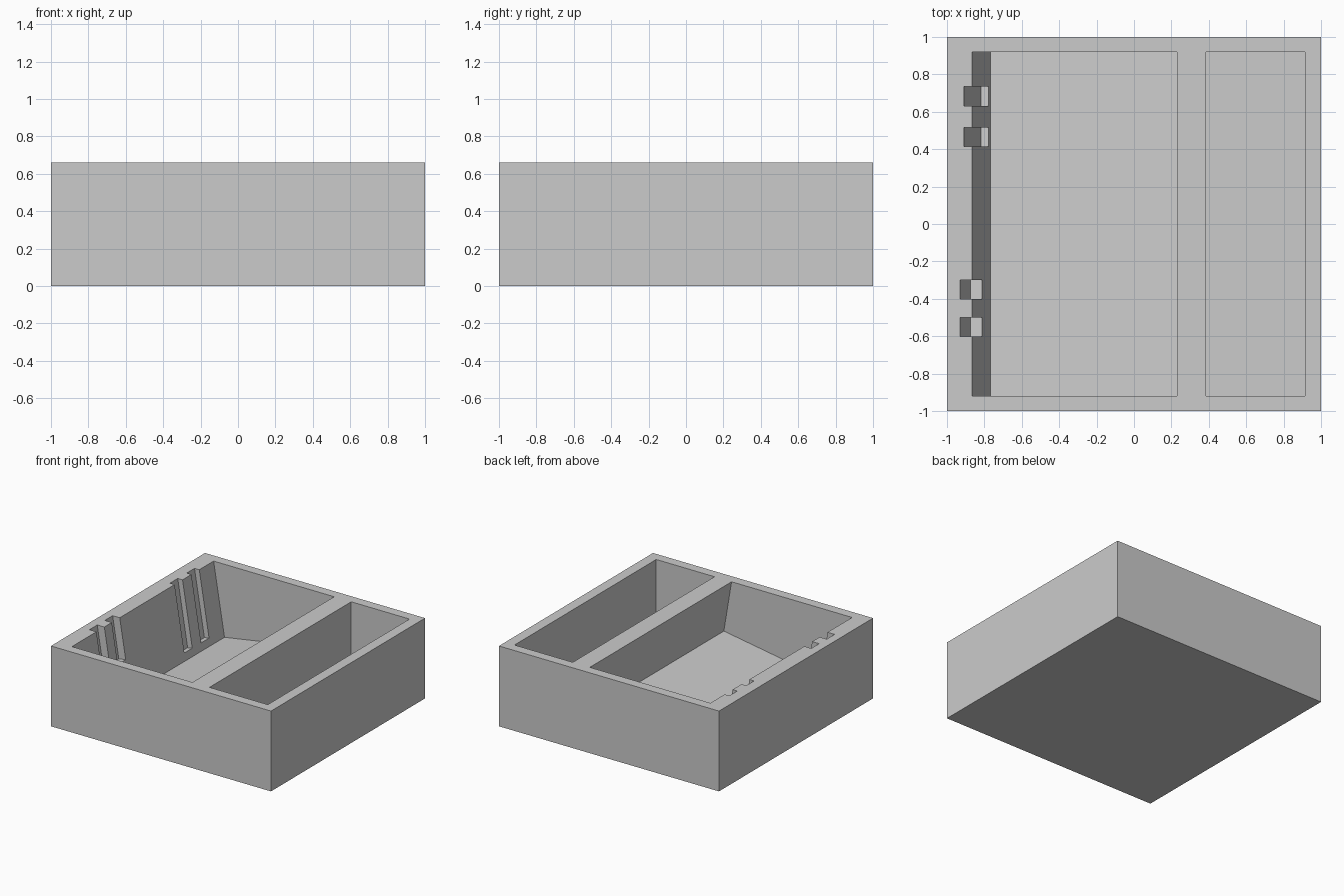
import bpy
import bmesh

cube = bpy.data.objects.get("Cube")
if cube:
    bpy.data.objects.remove(cube, do_unlink=True)

HEIGHT = 0.66
TOP = HEIGHT + 0.1      # cutters rise past the rim
TILT = 0.165            # lean of the large pocket, as a slope
INNER = 0.92            # half length of both pockets

grey = bpy.data.materials.new("light_grey")
grey.use_nodes = True
colour = (0.6, 0.6, 0.6, 1)
grey.diffuse_color = colour
grey.node_tree.nodes["Principled BSDF"].inputs["Base Color"].default_value = colour


def prism(name, profile, y0, y1):
    """Extrude an x-z profile from y0 to y1."""
    bm = bmesh.new()
    face = bm.faces.new([bm.verts.new((x, y0, z)) for x, z in profile])
    side = bmesh.ops.extrude_face_region(bm, geom=[face])["geom"]
    verts = [v for v in side if isinstance(v, bmesh.types.BMVert)]
    bmesh.ops.translate(bm, verts=verts, vec=(0, y1 - y0, 0))
    bmesh.ops.recalc_face_normals(bm, faces=bm.faces)
    mesh = bpy.data.meshes.new(name)
    bm.to_mesh(mesh)
    bm.free()
    mesh.materials.append(grey)
    obj = bpy.data.objects.new(name, mesh)
    bpy.context.collection.objects.link(obj)
    return obj


def leaning(rim_left, floor_z, width):
    """Profile of a leaning cut: parallel walls, floor square to them."""
    def wall(rim, z):
        return (rim + (HEIGHT - z) * TILT, z)
    left = wall(rim_left, floor_z)
    # Point where the sloping floor meets the right wall
    run = width / (1 + TILT * TILT)
    right = (left[0] + run, floor_z + run * TILT)
    return [wall(rim_left, TOP), left, right, wall(rim_left + width, TOP)]


# Solid block
block = prism("storage_block", [(-1, 0), (1, 0), (1, HEIGHT), (-1, HEIGHT)], -1, 1)

# Large leaning pocket and small upright pocket
cutters = [
    prism("large_pocket_cutter", leaning(-0.866, 0.06, 1.096), -INNER, INNER),
    prism("small_pocket_cutter",
          [(0.385, 0.08), (0.915, 0.08), (0.915, TOP), (0.385, TOP)], -INNER, INNER),
]

# Paired grooves in the leaning wall: rim position, floor height, centres
for rim, floor_z, centres in ((-0.909, 0.115, (0.683, 0.465)),
                              (-0.93, 0.32, (-0.35, -0.55))):
    for y in centres:
        cutters.append(prism("groove_cutter", leaning(rim, floor_z, 0.2),
                             y - 0.051, y + 0.051))

for cutter in cutters:
    mod = block.modifiers.new(cutter.name, "BOOLEAN")
    mod.operation = "DIFFERENCE"
    mod.solver = "EXACT"
    mod.object = cutter

# Bake the cuts, then drop the cutters
bpy.context.view_layer.update()
graph = bpy.context.evaluated_depsgraph_get()
carved = bpy.data.meshes.new_from_object(block.evaluated_get(graph))
block.modifiers.clear()
block.data = carved
for cutter in cutters:
    bpy.data.objects.remove(cutter, do_unlink=True)
